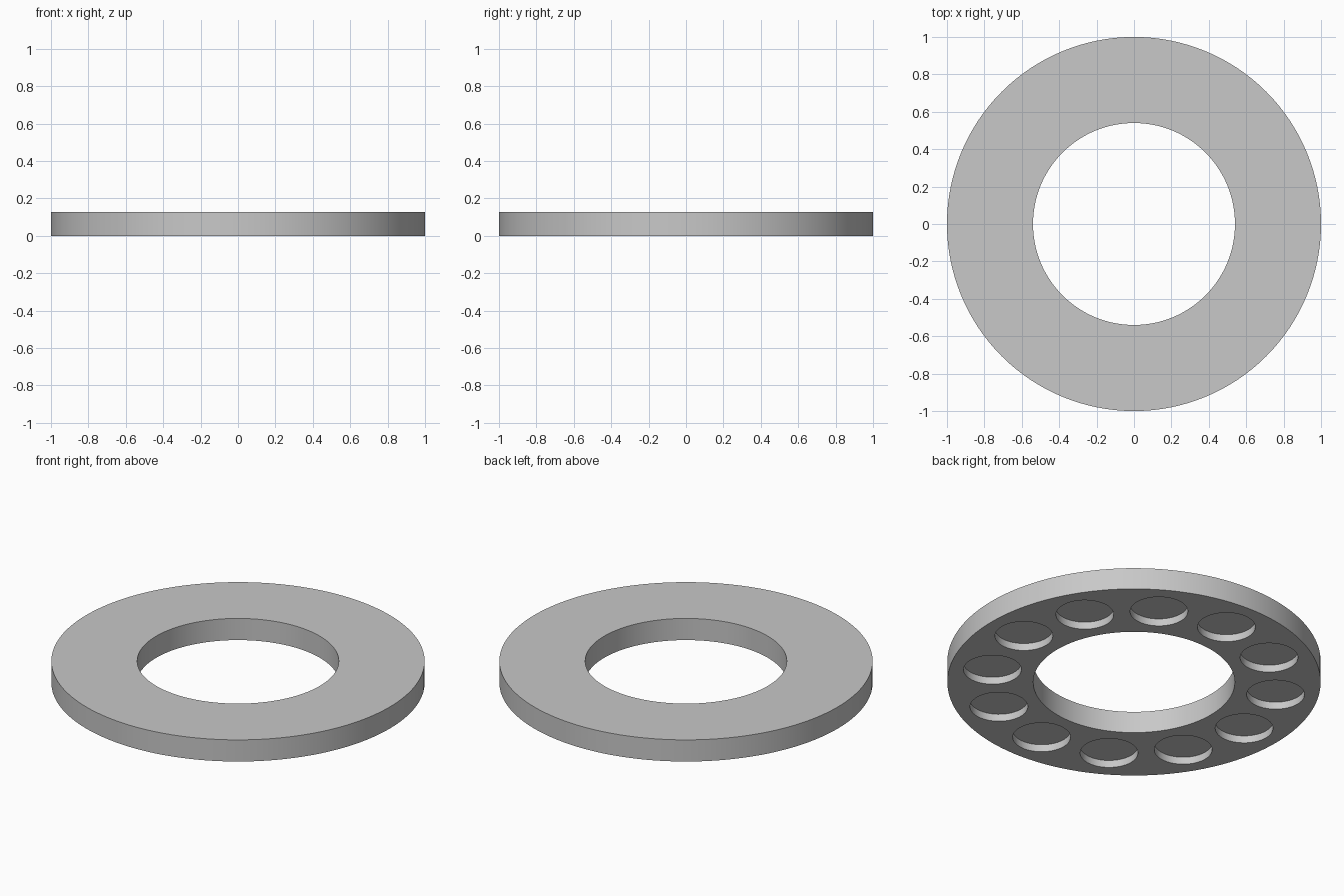
import bpy
import bmesh
from math import cos, sin, tau, radians

OUTER, INNER, HEIGHT = 1.0, 0.54, 0.128
POCKETS, POCKET_RADIUS, POCKET_DEPTH = 12, 0.155, 0.043
POCKET_CIRCLE = (OUTER + INNER) / 2
SEGMENTS = 128

cube = bpy.data.objects.get("Cube")
if cube:
    bpy.data.objects.remove(cube, do_unlink=True)

grey = bpy.data.materials.new("plain grey")
grey.use_nodes = True
colour = (0.58, 0.58, 0.58, 1)
grey.diffuse_color = colour
grey.node_tree.nodes["Principled BSDF"].inputs["Base Color"].default_value = colour


def make_object(name, bm):
    bmesh.ops.recalc_face_normals(bm, faces=bm.faces)
    mesh = bpy.data.meshes.new(name)
    bm.to_mesh(mesh)
    bm.free()
    mesh.materials.append(grey)
    obj = bpy.data.objects.new(name, mesh)
    bpy.context.collection.objects.link(obj)
    return obj


# Flat ring: a rectangular section turned about the z axis
bm = bmesh.new()
section = [bm.verts.new((r, 0, z)) for r, z in
           ((INNER, 0), (OUTER, 0), (OUTER, HEIGHT), (INNER, HEIGHT))]
edges = [bm.edges.new((section[i], section[(i + 1) % 4])) for i in range(4)]
bmesh.ops.spin(bm, geom=section + edges, cent=(0, 0, 0), axis=(0, 0, 1),
               angle=tau, steps=SEGMENTS, use_merge=True)
bmesh.ops.remove_doubles(bm, verts=bm.verts, dist=0.0001)
ring = make_object("flat_ring", bm)

# Round blind pockets, evenly spaced around the underside
bm = bmesh.new()
for i in range(POCKETS):
    angle = tau * i / POCKETS
    made = bmesh.ops.create_cone(bm, cap_ends=True, segments=48,
                                 radius1=POCKET_RADIUS, radius2=POCKET_RADIUS,
                                 depth=2 * POCKET_DEPTH)
    bmesh.ops.translate(bm, verts=made["verts"],
                        vec=(POCKET_CIRCLE * cos(angle), POCKET_CIRCLE * sin(angle), 0))
cutter = make_object("pocket_cutter", bm)
cutter.hide_render = True

cut = ring.modifiers.new("pockets", "BOOLEAN")
cut.operation = "DIFFERENCE"
cut.solver = "EXACT"
cut.object = cutter

bpy.ops.object.select_all(action="DESELECT")
ring.select_set(True)
bpy.context.view_layer.objects.active = ring
bpy.ops.object.modifier_apply(modifier=cut.name)
bpy.data.objects.remove(cutter, do_unlink=True)

# Smooth round walls with crisp rims
bpy.ops.object.shade_smooth_by_angle(angle=radians(30))
